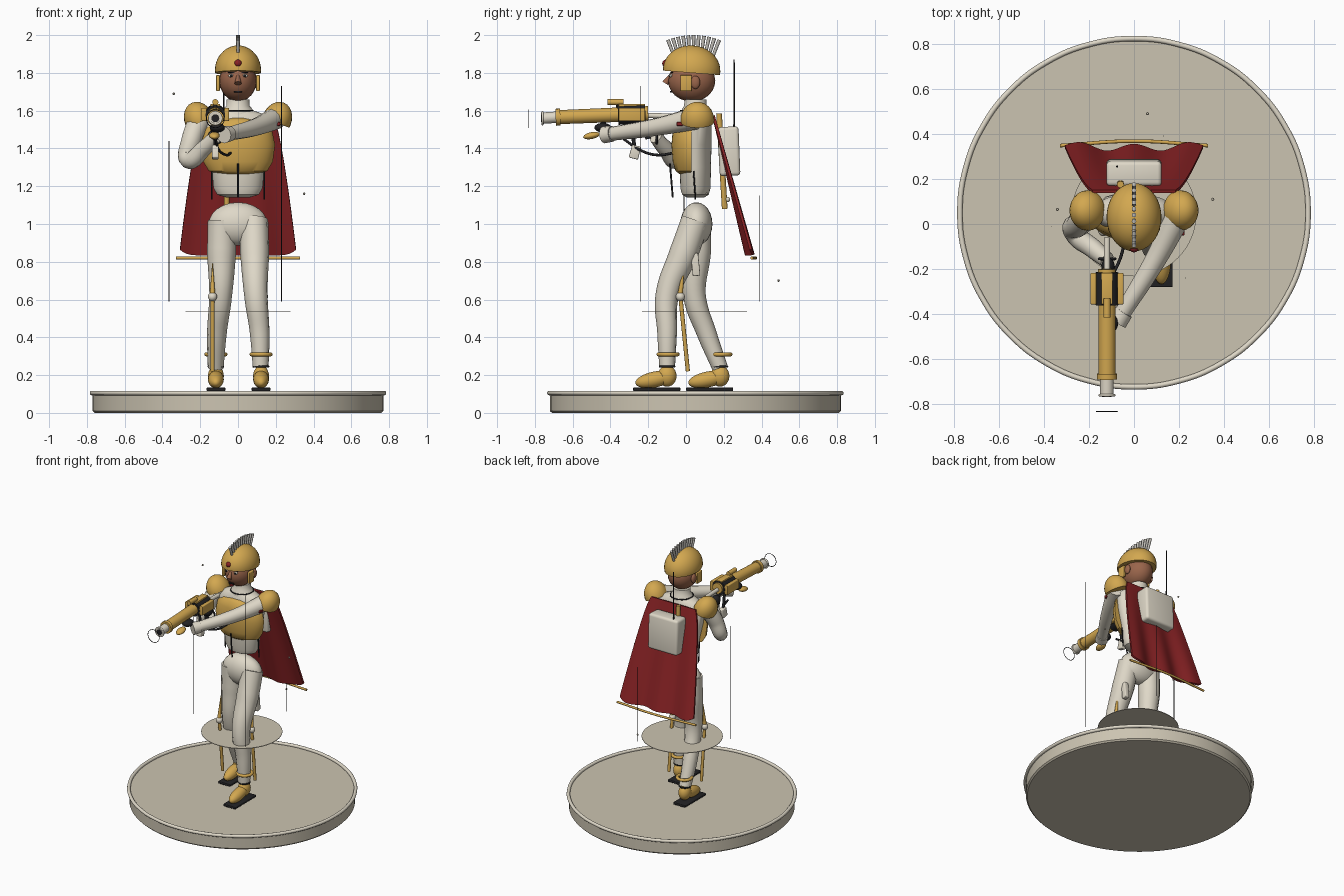
import bpy, bmesh, math
from mathutils import Vector, Matrix

if "Cube" in bpy.data.objects:
    bpy.data.objects.remove(bpy.data.objects["Cube"])


def material(name, r, g, b):
    m = bpy.data.materials.new(name)
    m.use_nodes = True
    m.diffuse_color = (r, g, b, 1)
    m.node_tree.nodes["Principled BSDF"].inputs["Base Color"].default_value = (r, g, b, 1)
    return m


GOLD = material("gold", .65, .39, .08)
CREAM = material("cream", .74, .69, .58)
STONE = material("stone", .6, .55, .44)
SKIN = material("skin", .32, .13, .07)
RED = material("red", .25, .016, .018)
BLACK = material("black", .016, .016, .018)
SILVER = material("silver", .52, .5, .46)
parts = []


def finish(name, bm, mat):
    bmesh.ops.recalc_face_normals(bm, faces=bm.faces)
    me = bpy.data.meshes.new(name)
    bm.to_mesh(me)
    bm.free()
    me.materials.append(mat)
    ob = bpy.data.objects.new(name, me)
    bpy.context.collection.objects.link(ob)
    parts.append(ob)
    return ob


def cut(bm, point, normal):
    """Remove what lies on the normal side and cap the hole."""
    geom = bm.verts[:] + bm.edges[:] + bm.faces[:]
    bmesh.ops.bisect_plane(bm, geom=geom, plane_co=point, plane_no=normal, clear_outer=True)
    bmesh.ops.holes_fill(bm, edges=[e for e in bm.edges if e.is_boundary])


def ball(name, mat, c, r, tilt=(0, 0), plane=None, seg=24):
    bm = bmesh.new()
    bmesh.ops.create_uvsphere(bm, u_segments=seg, v_segments=seg // 2, radius=1)
    m = Matrix.Translation(c) @ Matrix.Rotation(tilt[0], 4, 'X') @ Matrix.Rotation(tilt[1], 4, 'Y')
    s = r if isinstance(r, tuple) else (r, r, r)
    bm.transform(Matrix.Diagonal((*s, 1)))
    if plane:
        cut(bm, *plane)
    bm.transform(m)
    return finish(name, bm, mat)


def rod(name, mat, a, b, r1, r2=None, seg=20):
    a, b = Vector(a), Vector(b)
    bm = bmesh.new()
    bmesh.ops.create_cone(bm, cap_ends=True, segments=seg, radius1=r1,
                          radius2=r1 if r2 is None else r2, depth=(b - a).length)
    bm.transform(Matrix.Translation((a + b) / 2) @ (b - a).to_track_quat('Z', 'Y').to_matrix().to_4x4())
    return finish(name, bm, mat)


def box(name, mat, c, size, tilt=0, bevel=.0):
    bm = bmesh.new()
    bmesh.ops.create_cube(bm, size=1)
    bm.transform(Matrix.Diagonal((*size, 1)))
    if bevel:
        bmesh.ops.bevel(bm, geom=bm.edges[:], offset=bevel, segments=3, affect='EDGES', profile=.5)
    bm.transform(Matrix.Translation(c) @ Matrix.Rotation(tilt, 4, 'X'))
    return finish(name, bm, mat)


def loft(name, mat, rings, cy, plane=None, seg=40):
    """Stack of ellipses given as (z, rx, ry)."""
    bm = bmesh.new()
    loops = [[bm.verts.new((rx * math.cos(t), cy + ry * math.sin(t), z))
              for t in (2 * math.pi * i / seg for i in range(seg))] for z, rx, ry in rings]
    for p, q in zip(loops, loops[1:]):
        for i in range(seg):
            j = (i + 1) % seg
            bm.faces.new((p[i], p[j], q[j], q[i]))
    bm.faces.new(loops[0])
    bm.faces.new(loops[-1])
    if plane:
        cut(bm, *plane)
    return finish(name, bm, mat)


def tube(name, mat, pts, cyclic=False):
    """Smooth tube through (x, y, z, radius) points."""
    cu = bpy.data.curves.new(name, 'CURVE')
    cu.dimensions = '3D'
    cu.bevel_depth, cu.bevel_resolution, cu.resolution_u = 1, 4, 8
    cu.use_fill_caps = True
    sp = cu.splines.new('BEZIER')
    sp.bezier_points.add(len(pts) - 1)
    sp.use_cyclic_u = cyclic
    for bp, p in zip(sp.bezier_points, pts):
        bp.co, bp.radius = p[:3], p[3]
        bp.handle_left_type = bp.handle_right_type = 'AUTO'
    cu.materials.append(mat)
    ob = bpy.data.objects.new(name, cu)
    bpy.context.collection.objects.link(ob)
    parts.append(ob)


def ring(name, mat, c, R, r, axis='Z', n=12):
    pts = []
    for i in range(n):
        u, v = R * math.cos(2 * math.pi * i / n), R * math.sin(2 * math.pi * i / n)
        d = (u, v, 0) if axis == 'Z' else (u, 0, v)
        pts.append((c[0] + d[0], c[1] + d[1], c[2] + d[2], r))
    tube(name, mat, pts, True)


# Display base, hovering disc, thin posts and specks
loft("base", STONE, [(0, .76, .76), (.01, .77, .77), (.1, .77, .77)], .05, seg=96)
ring("base_rim", CREAM, (0, .05, .105), .773, .012, n=24)
rod("hover_disc", STONE, (0, .045, .533), (0, .045, .537), .277, seg=64)
for x, y, top in ((-.365, -.01, 1.44), (.23, -.24, 1.73), (.13, .39, 1.15)):
    rod("thin_post", BLACK, (x, y, .59), (x, y, top), .002, seg=6)
for c in ((-.34, .065, 1.69), (.35, .11, 1.16), (.06, .49, .7)):
    ball("speck", STONE, c, .007, seg=8)

# Legs, boots and hanging batons
ball("pelvis", CREAM, (0, .055, 1.0), (.155, .085, .115))
tube("left_leg", CREAM, [(.085, .05, 1.02, .075), (.088, -.01, .85, .077), (.095, -.1, .62, .062),
                         (.115, -.1, .42, .052), (.12, -.1, .24, .042)])
tube("right_leg", CREAM, [(-.085, .055, 1.02, .075), (-.087, .055, .85, .077), (-.092, .045, .62, .06),
                          (-.112, .11, .42, .052), (-.118, .18, .24, .042)])
for side, x, y in (("left", .122, -.1), ("right", -.117, .18)):
    ball(side + "_boot_ankle", GOLD, (x, y, .195), (.042, .05, .056))
    ball(side + "_boot_toe", GOLD, (x, y - .065, .177), (.042, .105, .042), (.2, 0))
    box(side + "_sole", BLACK, (x, y - .055, .125), (.1, .25, .018), bevel=.005)
    ring(side + "_boot_cuff", BLACK, (x, y, .245), .038, .006)
    ring(side + "_ankle_ring", GOLD, (x, y + .005, .31), .05, .011)
for s in (-1, 1):
    x = s * .135
    rod("baton_shaft", GOLD, (x, -.03, .62), (x, .01, .22), .011)
    ball("baton_ball", CREAM, (x, -.03, .615), .024)
    rod("baton_tip", GOLD, (x, -.03, .63), (x, -.01, .79), .014, .002)
box("thigh_pouch", CREAM, (.12, .05, .785), (.035, .04, .12), .1, .006)

# Torso, breastplate and collar
loft("torso", CREAM, [(1.14, .06, .045), (1.155, .11, .07), (1.19, .13, .08), (1.3, .14, .082), (1.42, .17, .085),
                      (1.53, .185, .085), (1.58, .14, .075), (1.605, .07, .06)], .05)
loft("breastplate", GOLD, [(1.265, .1, .07), (1.28, .155, .09), (1.33, .185, .105), (1.42, .197, .112),
                           (1.5, .18, .105), (1.545, .13, .09), (1.56, .07, .07)], .035,
     plane=((0, .03, 0), (0, 1, 0)))
loft("collar", CREAM, [(1.58, .085, .075), (1.61, .075, .07), (1.625, .062, .06), (1.66, .06, .058)], .05)
ring("collar_trim", BLACK, (0, .05, 1.6), .078, .004)
rod("front_strap", BLACK, (0, -.07, 1.14), (0, -.085, 1.32), .005)
for x in (-.14, .14):
    rod("side_strap", BLACK, (x, .05, 1.13), (x, .04, 1.28), .004)

# Shoulder guards and arms
for s in (-1, 1):
    ball("shoulder_guard", GOLD, (s * .205, .06, 1.55), (.078, .09, .1), (0, s * .4),
         ((0, 0, -.012), (0, 0, -1)))
tube("left_arm", CREAM, [(.2, .05, 1.56, .06), (.1, -.15, 1.515, .047), (-.06, -.41, 1.475, .036)])
tube("left_cuff", CREAM, [(-.045, -.39, 1.478, .042), (-.075, -.435, 1.472, .045)])
ball("left_hand", BLACK, (-.11, -.44, 1.51), (.04, .045, .025))
ball("left_knuckles", GOLD, (-.125, -.5, 1.468), (.028, .045, .018), (.2, 0))
tube("right_arm", CREAM, [(-.2, .05, 1.56, .06), (-.245, 0, 1.45, .055), (-.262, -.04, 1.34, .047),
                          (-.18, -.11, 1.4, .043), (-.12, -.16, 1.46, .036)])
ring("right_cuff", BLACK, (-.12, -.155, 1.46), .036, .006, 'Y')
ball("right_hand", BLACK, (-.115, -.19, 1.5), (.03, .04, .035))
box("shoulder_badge", RED, (.2, -.02, 1.53), (.05, .06, .02), bevel=.004)

# Head, face and helmet
ball("head", SKIN, (0, .03, 1.758), (.098, .125, .11))
rod("nose", SKIN, (0, -.085, 1.785), (0, -.11, 1.745), .008, .018)
box("mouth", BLACK, (0, -.08, 1.7), (.04, .012, .008))
for s in (-1, 1):
    ball("eye", CREAM, (s * .036, -.078, 1.785), (.016, .01, .009), seg=12)
    ball("pupil", BLACK, (s * .036, -.085, 1.785), .007, seg=12)
    box("eyebrow", BLACK, (s * .036, -.076, 1.802), (.036, .014, .006))
    ball("ear", SKIN, (s * .1, .05, 1.75), (.015, .025, .035))
    box("cheek_guard", GOLD, (s * .106, 0, 1.746), (.02, .06, .085), bevel=.005)
ball("helmet", GOLD, (0, .03, 1.815), (.122, .152, .13), (-.08, 0), ((0, 0, -.015), (0, 0, -1)), 36)
ball("helmet_gem", RED, (0, -.105, 1.85), .021)
for i in range(11):
    t = math.radians(-21 + 4.2 * i)
    d = Vector((0, math.sin(t), math.cos(t)))
    o = Vector((0, .04, 1.62))
    rod("crest_spike", SILVER, o + d * .28, o + d * .38, .008, .01, 12)

# Cape with hem bar
bm = bmesh.new()
nu, nv = 36, 14
grid = []
for j in range(nv + 1):
    v = j / nv
    grid.append([])
    for i in range(nu + 1):
        u = 2 * i / nu - 1
        wave = .016 * math.cos(u * 8) * v - .012 * (1 - u * u) * v
        hem = .03 * abs(u) ** 10 * v
        grid[-1].append(bm.verts.new((u * (.185 + .122 * v ** .7), .145 + .2 * v + wave, 1.575 - .74 * v + hem)))
for j in range(nv):
    for i in range(nu):
        bm.faces.new((grid[j][i], grid[j][i + 1], grid[j + 1][i + 1], grid[j + 1][i]))
cape = finish("cape", bm, RED)
mod = cape.modifiers.new("thickness", 'SOLIDIFY')
mod.thickness, mod.offset = .014, 0
tube("hem_bar", GOLD, [(-.328, .348, .82, .008), (0, .368, .82, .008), (.328, .348, .82, .008)])

# Backpack, aerial and back blade
box("backpack", CREAM, (0, .228, 1.385), (.245, .11, .26), .04, .018)
rod("aerial", BLACK, (-.075, .255, 1.5), (-.075, .255, 1.87), .005, .003, 8)
rod("back_blade", GOLD, (-.06, .175, 1.585), (-.06, .205, 1.08), .015)
ball("back_blade_stud", CREAM, (-.06, .22, 1.13), .014)

# Launcher
gx = -.12
rod("barrel", GOLD, (gx, -.2, 1.585), (gx, -.69, 1.565), .039, .037, 28)
rod("barrel_flange", GOLD, (gx, -.665, 1.566), (gx, -.69, 1.565), .045)
rod("muzzle", CREAM, (gx, -.69, 1.565), (gx, -.765, 1.56), .03)
ring("muzzle_lip", CREAM, (gx, -.76, 1.56), .032, .006, 'Y')
rod("muzzle_bore", BLACK, (gx, -.764, 1.56), (gx, -.767, 1.56), .021)
ring("sight_ring", BLACK, (gx, -.833, 1.557), .047, .002, 'Y')
rod("receiver", BLACK, (gx, -.215, 1.583), (gx, -.36, 1.577), .052)
for s in (-1, 1):
    box("receiver_plate", GOLD, (gx + s * .06, -.287, 1.58), (.026, .14, .07), bevel=.005)
box("receiver_top", GOLD, (gx, -.287, 1.628), (.05, .14, .016), bevel=.004)
rod("scope", GOLD, (gx, -.33, 1.645), (gx, -.415, 1.645), .016)
rod("scope_mount", BLACK, (gx, -.36, 1.6), (gx, -.36, 1.64), .01)
rod("stock", CREAM, (gx, -.21, 1.575), (gx, -.06, 1.57), .014)
rod("trigger_grip", BLACK, (gx, -.22, 1.54), (gx, -.2, 1.45), .015)
box("magazine", CREAM, (gx, -.27, 1.38), (.035, .05, .07), -.25, .006)
rod("magazine_link", BLACK, (gx, -.29, 1.54), (gx, -.272, 1.4), .01)
tube("hose", BLACK, [(gx, -.33, 1.45, .007), (-.1, -.24, 1.39, .007), (-.06, -.15, 1.365, .007),
                     (-.04, -.07, 1.375, .007)])
rod("fore_grip", BLACK, (gx, -.44, 1.55), (gx, -.43, 1.49), .014)

# Turn curves into meshes and smooth everything but hard edges
bpy.ops.object.select_all(action='DESELECT')
for ob in parts:
    ob.select_set(True)
bpy.context.view_layer.objects.active = parts[0]
bpy.ops.object.convert(target='MESH')
bpy.ops.object.shade_smooth_by_angle(angle=math.radians(40))
